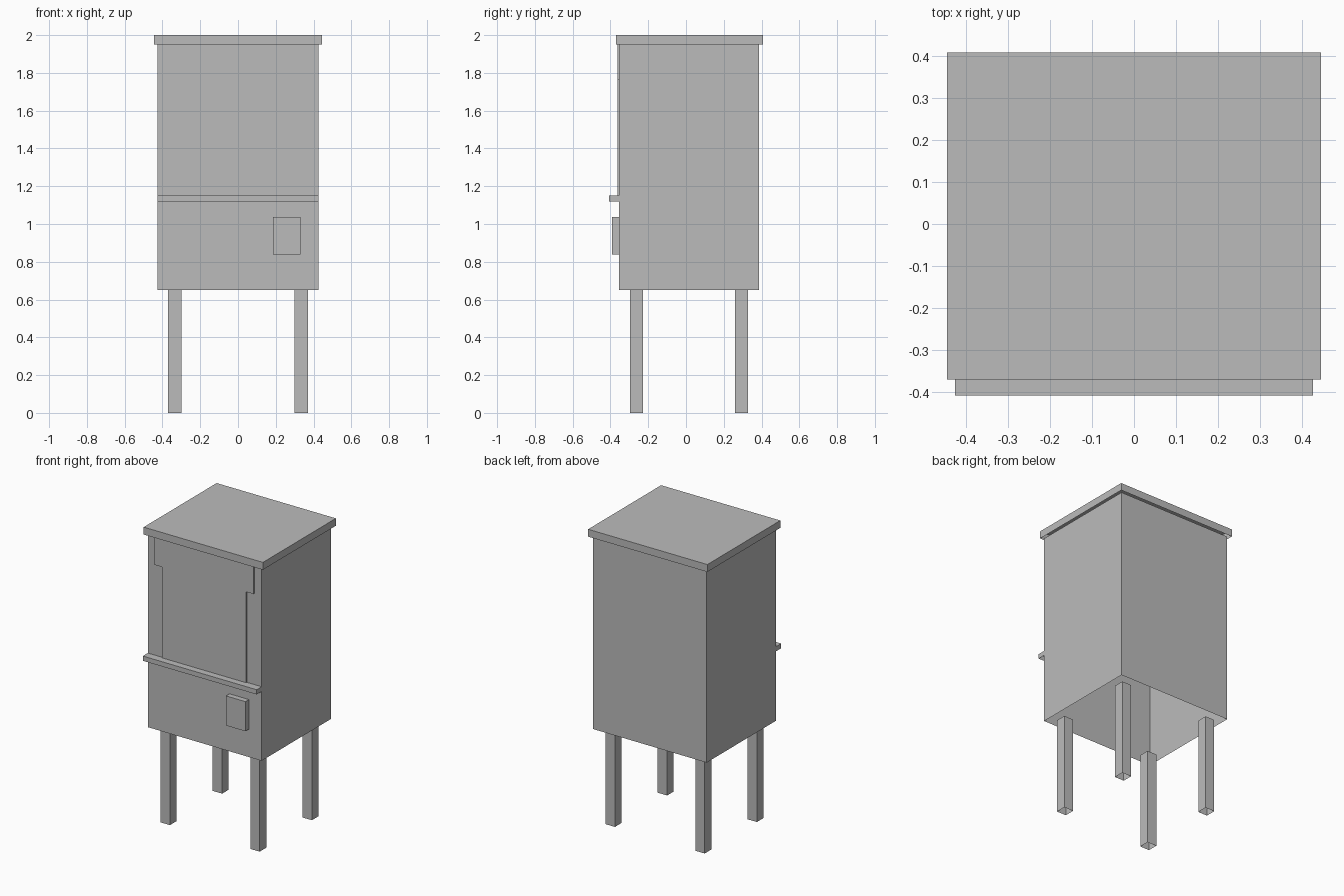
import bpy, bmesh

if "Cube" in bpy.data.objects:
    bpy.data.objects.remove(bpy.data.objects["Cube"])

grey = bpy.data.materials.new("plain_grey")
grey.diffuse_color = (0.5, 0.5, 0.5, 1)
grey.use_nodes = True
grey.node_tree.nodes["Principled BSDF"].inputs["Base Color"].default_value = grey.diffuse_color


def finish(name, bm):
    mesh = bpy.data.meshes.new(name)
    bm.to_mesh(mesh)
    bm.free()
    mesh.materials.append(grey)
    obj = bpy.data.objects.new(name, mesh)
    bpy.context.collection.objects.link(obj)
    return obj


def box(name, x, y, z, open_sides=("bottom",)):
    """Box from (min, max) ranges; the hidden sides named are left open."""
    bm = bmesh.new()
    bmesh.ops.create_cube(bm, size=1)
    bm.normal_update()
    rules = {"bottom": lambda n: n.z < -0.5,
             "top": lambda n: n.z > 0.5,
             "back": lambda n: n.y > 0.5}
    gone = [f for f in bm.faces if any(rules[s](f.normal) for s in open_sides)]
    bmesh.ops.delete(bm, geom=gone, context="FACES")
    for v in bm.verts:
        for i, (lo, hi) in enumerate((x, y, z)):
            v.co[i] = lo if v.co[i] < 0 else hi
    return finish(name, bm)


# Main cabinet shell, open underneath
box("cabinet_body", (-0.425, 0.425), (-0.355, 0.387), (0.65, 1.95), ("bottom", "top"))

# Overhanging lid, open underneath
box("lid", (-0.445, 0.445), (-0.37, 0.408), (1.95, 2.0))

# Four hollow legs
for side, sx in (("left", -1), ("right", 1)):
    for end, y in (("front", (-0.297, -0.227)), ("back", (0.259, 0.329))):
        x = sorted((sx * 0.30, sx * 0.37))
        box(f"{end}_{side}_leg", x, y, (0, 0.65), ("bottom", "top"))

# Shelf and small box on the front
box("front_shelf", (-0.425, 0.425), (-0.408, -0.355), (1.118, 1.15), ("bottom", "back"))
box("front_small_box", (0.185, 0.33), (-0.392, -0.355), (0.838, 1.038), ("bottom", "back"))

# Stepped front panel: half outline mirrored, then raised slightly
half = [(0.315, 1.15), (0.315, 1.763), (0.37, 1.763), (0.37, 1.95)]
outline = half + [(-x, z) for x, z in reversed(half)]
bm = bmesh.new()
front = bm.faces.new([bm.verts.new((x, -0.355, z)) for x, z in outline])
raised = bmesh.ops.extrude_face_region(bm, geom=[front])["geom"]
for v in raised:
    if isinstance(v, bmesh.types.BMVert):
        v.co.y = -0.362
bmesh.ops.recalc_face_normals(bm, faces=bm.faces)
finish("front_panel", bm)
